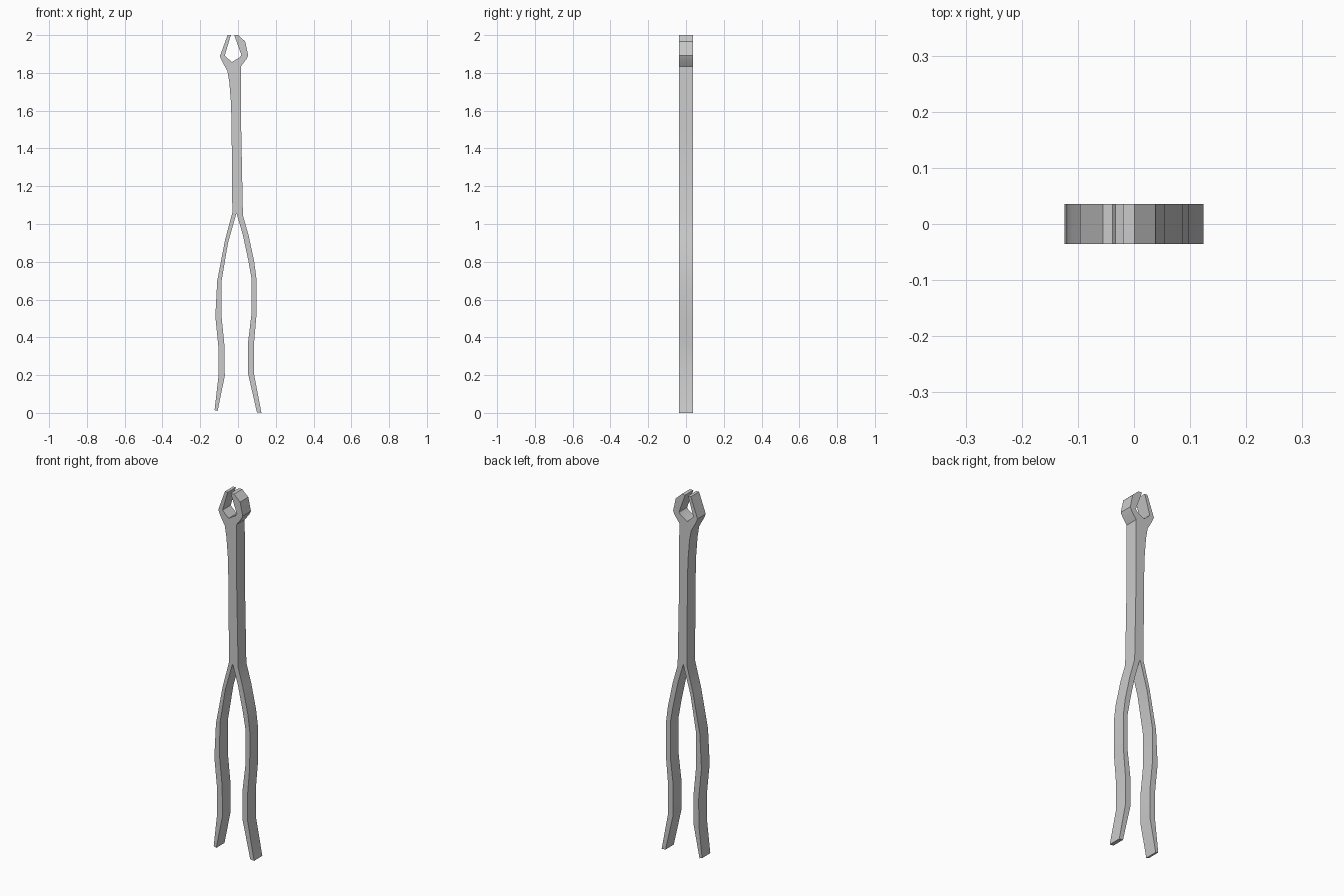
import bpy, bmesh

if "Cube" in bpy.data.objects:
    bpy.data.objects.remove(bpy.data.objects["Cube"])

HALF = 0.036  # half thickness along y

# Outline sections in (x, z), chained into one closed loop
left_jaw_inner = [(-0.033, 1.857), (-0.07, 1.892), (-0.038, 2.0)]
left_jaw_outer = [(-0.055, 2.0), (-0.096, 1.888), (-0.085, 1.862), (-0.056, 1.81)]
shaft_left = [(-0.046, 1.75), (-0.037, 1.64), (-0.034, 1.52), (-0.03, 1.06)]
left_leg_outer = [(-0.068, 0.918), (-0.11, 0.70), (-0.12, 0.51), (-0.103, 0.34),
                  (-0.104, 0.19), (-0.124, 0.015)]
left_leg_inner = [(-0.108, 0.01), (-0.07, 0.196), (-0.072, 0.36), (-0.088, 0.52),
                  (-0.086, 0.705), (-0.053, 0.90)]
crotch = [(-0.008, 1.058)]
right_leg_inner = [(0.025, 0.945), (0.054, 0.81), (0.071, 0.715), (0.071, 0.52),
                   (0.054, 0.38), (0.054, 0.205), (0.1, 0.003)]
right_leg_outer = [(0.124, 0.0), (0.084, 0.21), (0.084, 0.36), (0.097, 0.51),
                   (0.098, 0.705), (0.086, 0.80), (0.056, 0.94)]
shaft_right = [(0.026, 1.045), (0.017, 1.5), (0.016, 1.835)]
right_jaw_outer = [(0.044, 1.872), (0.054, 1.893), (0.038, 1.966), (0.001, 2.0)]
right_jaw_inner = [(-0.02, 2.0), (0.018, 1.895), (0.01, 1.883)]

outline = (left_jaw_inner + left_jaw_outer + shaft_left + left_leg_outer
           + left_leg_inner + crotch + right_leg_inner + right_leg_outer
           + shaft_right + right_jaw_outer + right_jaw_inner)

# Flat bar: fill the outline and extrude it through the thickness
bm = bmesh.new()
face = bm.faces.new([bm.verts.new((x, -HALF, z)) for x, z in outline])
result = bmesh.ops.extrude_face_region(bm, geom=[face], use_keep_orig=True)
moved = [v for v in result["geom"] if isinstance(v, bmesh.types.BMVert)]
bmesh.ops.translate(bm, verts=moved, vec=(0, 2 * HALF, 0))
bmesh.ops.recalc_face_normals(bm, faces=bm.faces)
bmesh.ops.triangulate(bm, faces=[f for f in bm.faces if len(f.verts) > 4])

mesh = bpy.data.meshes.new("tongs")
bm.to_mesh(mesh)
bm.free()
tongs = bpy.data.objects.new("tongs", mesh)
bpy.context.collection.objects.link(tongs)

# Soft bends along the rim, crisp flat sides
bpy.context.view_layer.objects.active = tongs
tongs.select_set(True)
bpy.ops.object.shade_smooth_by_angle()
